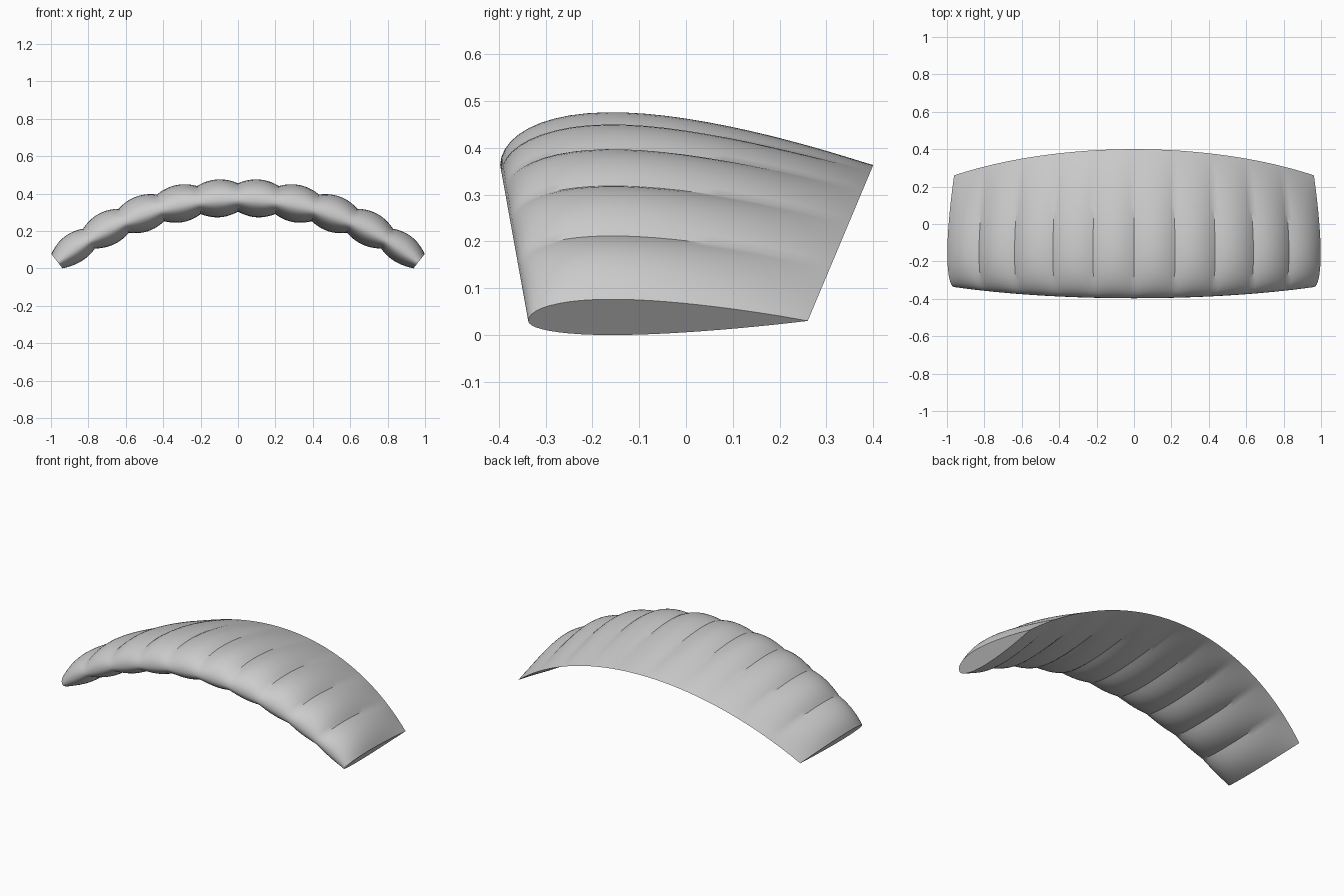
import bpy, bmesh, math

cube = bpy.data.objects.get("Cube")
if cube:
    bpy.data.objects.remove(cube, do_unlink=True)

CELLS, STEPS, CHORD_STEPS = 10, 10, 28
RADIUS, CENTRE_Z = 1.555, -1.192
TIP_ANGLE = math.radians(38.2)

fabric = bpy.data.materials.new("light grey fabric")
fabric.use_nodes = True
grey = (0.6, 0.6, 0.6, 1)
fabric.diffuse_color = grey
fabric.node_tree.nodes["Principled BSDF"].inputs["Base Color"].default_value = grey


def foil(t):
    """Normalised wing half thickness along the chord, zero at both ends."""
    return 10 * (0.2969 * math.sqrt(t) - 0.126 * t - 0.3516 * t**2
                 + 0.2843 * t**3 - 0.1036 * t**4)


def section(i):
    """Closed cross-section of the canopy at span step i."""
    angle = TIP_ANGLE * (2 * i / (CELLS * STEPS) - 1)
    drop = (1 - math.cos(angle)) / (1 - math.cos(TIP_ANGLE))
    front, back = -0.397 + 0.06 * drop, 0.4 - 0.14 * drop
    taper = 1 - 0.36 * abs(angle / TIP_ANGLE) ** 3
    across = 2 * (i % STEPS) / STEPS - 1
    puff = 1 - across**2                     # inflated between the ribs
    top = 0.092 * taper + 0.024 * puff
    bottom = -0.06 * taper - 0.027 * puff * (0.4 + 0.6 * taper)
    points = []
    for k in range(2 * CHORD_STEPS):
        u = 1 - k / CHORD_STEPS              # 1 at trailing edge, 0 at nose
        t = (1 - math.cos(math.pi * abs(u))) / 2
        r = RADIUS + foil(t) * (top if u > 0 else bottom)
        points.append((r * math.sin(angle), front + t * (back - front),
                       CENTRE_Z + r * math.cos(angle)))
    return points


# Canopy skin lofted through the sections, with flat end caps
bm = bmesh.new()
rings = [[bm.verts.new(p) for p in section(i)] for i in range(CELLS * STEPS + 1)]
for a, b in zip(rings, rings[1:]):
    for k in range(len(a)):
        n = (k + 1) % len(a)
        bm.faces.new((a[k], a[n], b[n], b[k]))
bm.faces.new(rings[0])
bm.faces.new(rings[-1])
bmesh.ops.recalc_face_normals(bm, faces=bm.faces)

mesh = bpy.data.meshes.new("canopy")
bm.to_mesh(mesh)
bm.free()
mesh.materials.append(fabric)
canopy = bpy.data.objects.new("canopy", mesh)
bpy.context.collection.objects.link(canopy)

bpy.ops.object.select_all(action='DESELECT')
canopy.select_set(True)
bpy.context.view_layer.objects.active = canopy
bpy.ops.object.shade_smooth_by_angle(angle=math.radians(32))
